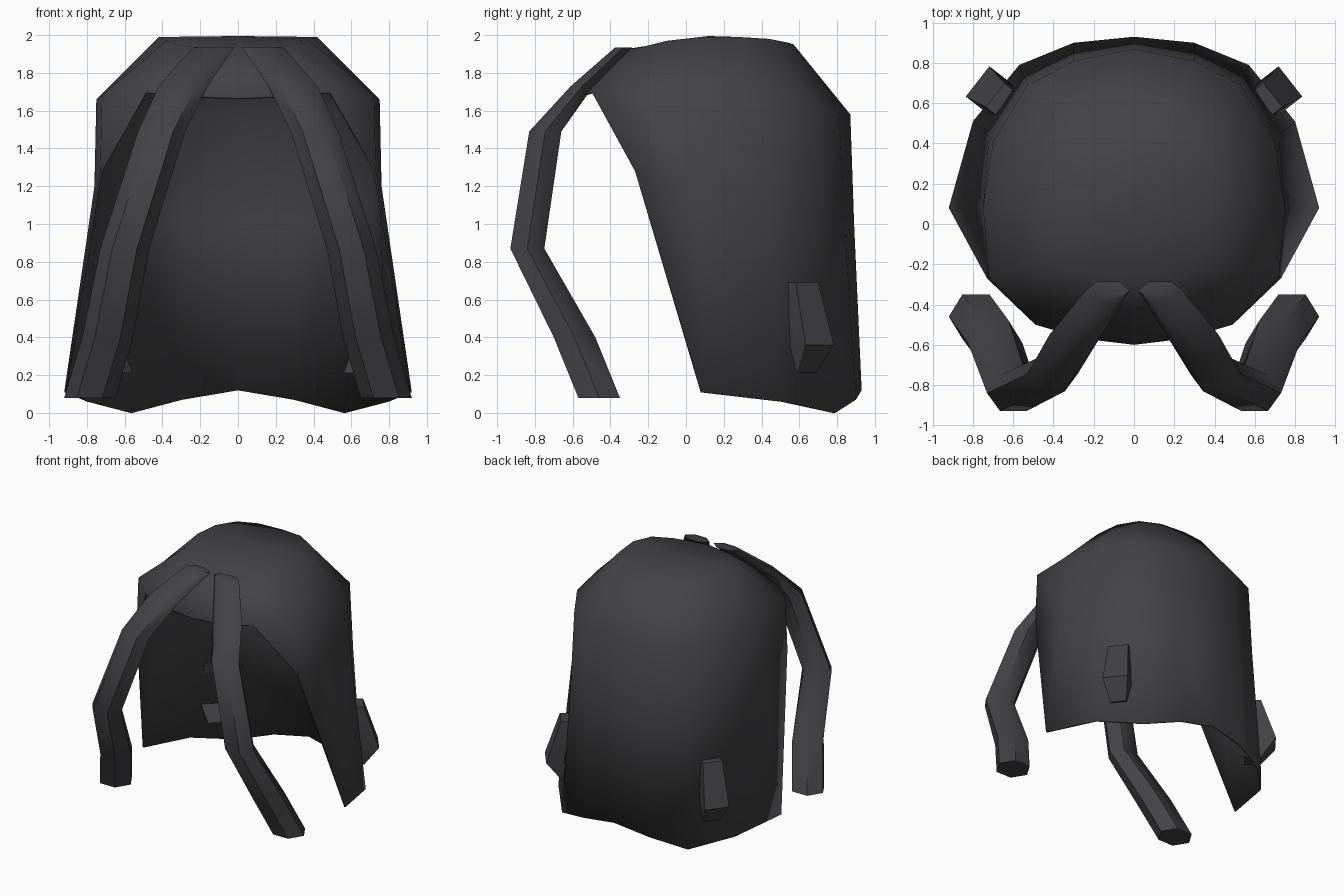
import bpy, bmesh, math
from mathutils import Vector

if "Cube" in bpy.data.objects:
    bpy.data.objects.remove(bpy.data.objects["Cube"])

hair = bpy.data.materials.new("charcoal hair")
hair.diffuse_color = (0.055, 0.055, 0.06, 1)
hair.use_nodes = True
hair.node_tree.nodes["Principled BSDF"].inputs["Base Color"].default_value = hair.diffuse_color


def finish(bm, name, angle, thickness=0):
    """Turn a right-hand half into a mirrored, shaded object."""
    bmesh.ops.recalc_face_normals(bm, faces=bm.faces[:])
    mesh = bpy.data.meshes.new(name)
    bm.to_mesh(mesh)
    bm.free()
    ob = bpy.data.objects.new(name, mesh)
    bpy.context.collection.objects.link(ob)
    mesh.materials.append(hair)
    ob.modifiers.new("Mirror", 'MIRROR').use_clip = True
    if thickness:
        s = ob.modifiers.new("Solidify", 'SOLIDIFY')
        s.thickness = thickness
        s.offset = -1
    bpy.ops.object.select_all(action='DESELECT')
    ob.select_set(True)
    bpy.context.view_layer.objects.active = ob
    bpy.ops.object.shade_smooth_by_angle(angle=math.radians(angle))
    return ob


def loft(name, rings, angle):
    """Skin a closed strand through rings of points and cap its ends."""
    bm = bmesh.new()
    rows = [[bm.verts.new(p) for p in ring] for ring in rings]
    n = len(rows[0])
    for a, b in zip(rows, rows[1:]):
        for i in range(n):
            j = (i + 1) % n
            bm.faces.new((a[i], a[j], b[j], b[i]))
    bm.faces.new(rows[0])
    bm.faces.new(rows[-1])
    return finish(bm, name, angle)


# Hair cap: columns from back centre to front centre; the hem, waist and
# brow rows stop early at the face opening
hem = [(0, .93, .12), (.30, .90, .07), (.57, .79, 0), (.80, .51, .06), (.92, .08, .11)]
waist = [(0, .89, 1.0), (.30, .84, 1.0), (.54, .72, 1.05), (.72, .44, 1.12),
         (.76, .08, 1.2), (.73, -.27, 1.28)]
brow = [(0, .87, 1.58), (.30, .81, 1.59), (.53, .69, 1.61), (.70, .41, 1.64),
        (.75, .08, 1.66), (.72, -.26, 1.68), (.49, -.50, 1.70), (.25, -.57, 1.68), (0, -.60, 1.67)]
crown = [(0, .57, 1.95), (.19, .54, 1.96), (.32, .44, 1.98), (.40, .28, 1.99),
         (.42, .08, 1.99), (.38, -.10, 1.97), (.27, -.22, 1.94), (.14, -.27, 1.93), (0, -.29, 1.93)]
bm = bmesh.new()
grid = [[bm.verts.new(p) for p in row] for row in (hem, waist, brow, crown)]
for low, high in zip(grid, grid[1:]):
    for i in range(len(brow) - 1):
        face = low[i:i + 2] + high[i:i + 2][::-1]
        if len(face) > 2 and len(high) > i + 1:
            bm.faces.new(face)
top = bm.verts.new((0, .12, 1.995))
for a, b in zip(grid[-1], grid[-1][1:]):
    bm.faces.new((a, b, top))
finish(bm, "hair_cap", 60, 0.012)

# Long front strands: hexagonal sections (z, x, y, x radius, y radius)
sections = [(1.935, .13, -.33, .11, .045), (1.73, .29, -.55, .13, .06),
            (1.49, .405, -.745, .125, .085), (.87, .60, -.84, .13, .09),
            (.40, .69, -.59, .135, .11), (.08, .785, -.46, .135, .11)]
rings = []
for z, x, y, rx, ry in sections:
    rings.append([(x + rx * math.cos(k * math.pi / 3),
                   y + ry * math.sin(k * math.pi / 3) / math.sin(math.pi / 3),
                   z) for k in range(6)])
loft("front_strands", rings, 50)

# Small tufts at the back sides, bent outward through the cap
out = Vector((.79, .62, 0))
side = Vector((.62, -.79, 0))
rings = []
for z, reach, depth, half in [(.69, .0, .08, .075), (.36, .11, .13, .095), (.21, .0, .12, .06)]:
    c = Vector((.69, .64, z))
    rings.append([c + out * reach + side * half, c + out * reach - side * half,
                  c + out * (reach - depth) - side * half,
                  c + out * (reach - depth) + side * half])
loft("back_tufts", rings, 40)
